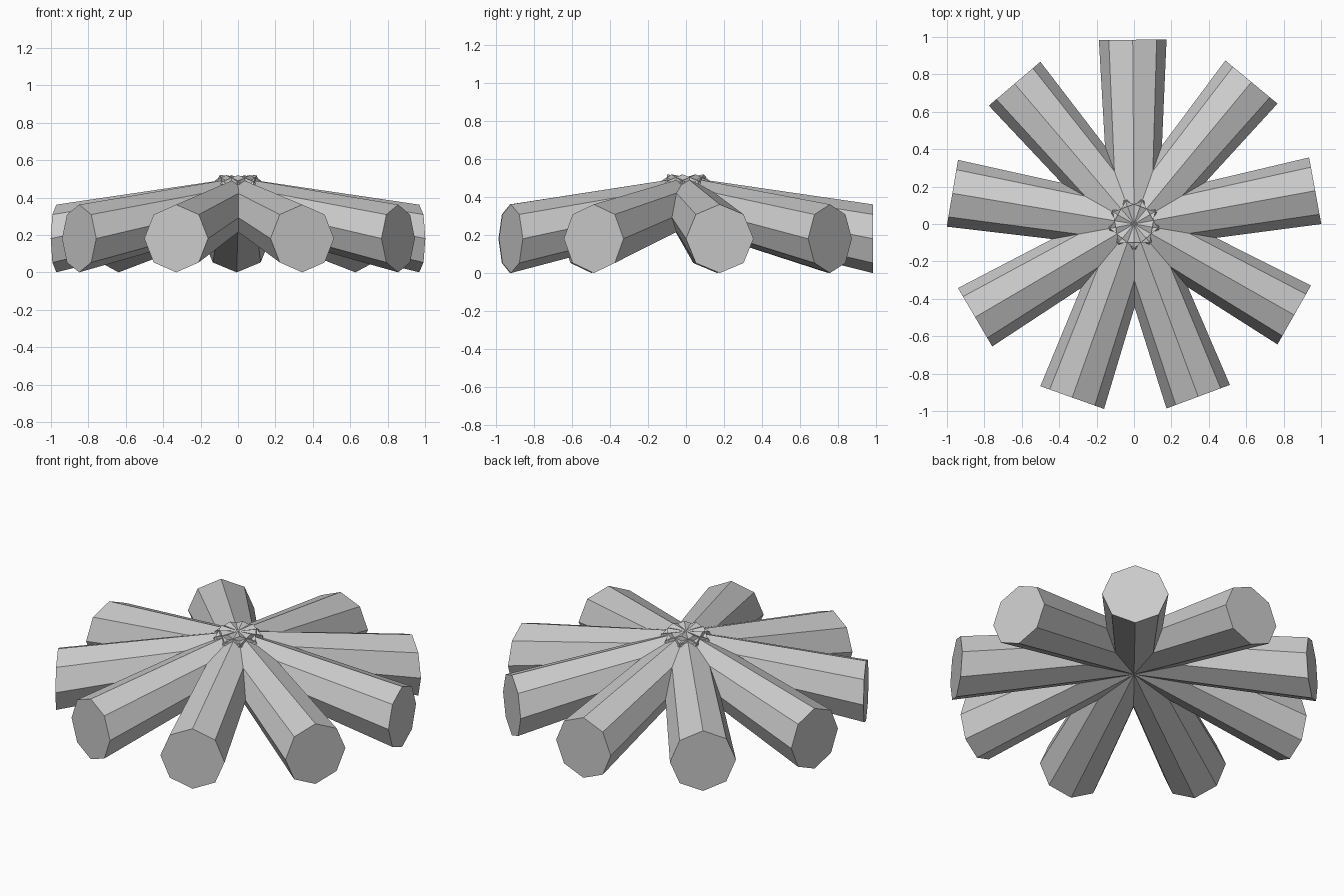
import bpy, bmesh, math

if "Cube" in bpy.data.objects:
    bpy.data.objects.remove(bpy.data.objects["Cube"])

ARMS, SIDES = 9, 8
TURN = math.radians(0.4)
# (distance along arm, section radius, centre height)
SECTIONS = [(-0.10, 0.126, 0.394), (0.985, 0.181, 0.181)]

grey = bpy.data.materials.new("light_grey")
grey.diffuse_color = (0.6, 0.6, 0.6, 1)
grey.use_nodes = True
grey.node_tree.nodes["Principled BSDF"].inputs["Base Color"].default_value = grey.diffuse_color


def make_arm(index):
    """Tapered octagonal log with upright ends, sloping down from the hub."""
    bm = bmesh.new()
    rings = []
    for dist, rad, z in SECTIONS:
        ring = []
        for k in range(SIDES):
            a = 2 * math.pi * k / SIDES
            ring.append(bm.verts.new((dist, rad * math.sin(a), z + rad * math.cos(a))))
        rings.append(ring)
    inner, outer = rings
    for k in range(SIDES):
        n = (k + 1) % SIDES
        bm.faces.new((inner[k], inner[n], outer[n], outer[k]))
    bm.faces.new(inner)
    bm.faces.new(outer)
    bmesh.ops.recalc_face_normals(bm, faces=bm.faces)
    mesh = bpy.data.meshes.new("arm")
    bm.to_mesh(mesh)
    bm.free()
    mesh.materials.append(grey)
    arm = bpy.data.objects.new(f"arm_{index + 1}", mesh)
    arm.rotation_euler.z = math.pi / 2 + TURN + 2 * math.pi * index / ARMS
    bpy.context.collection.objects.link(arm)


# Ring of arms crossing at the centre, the first one pointing to the back
for i in range(ARMS):
    make_arm(i)
